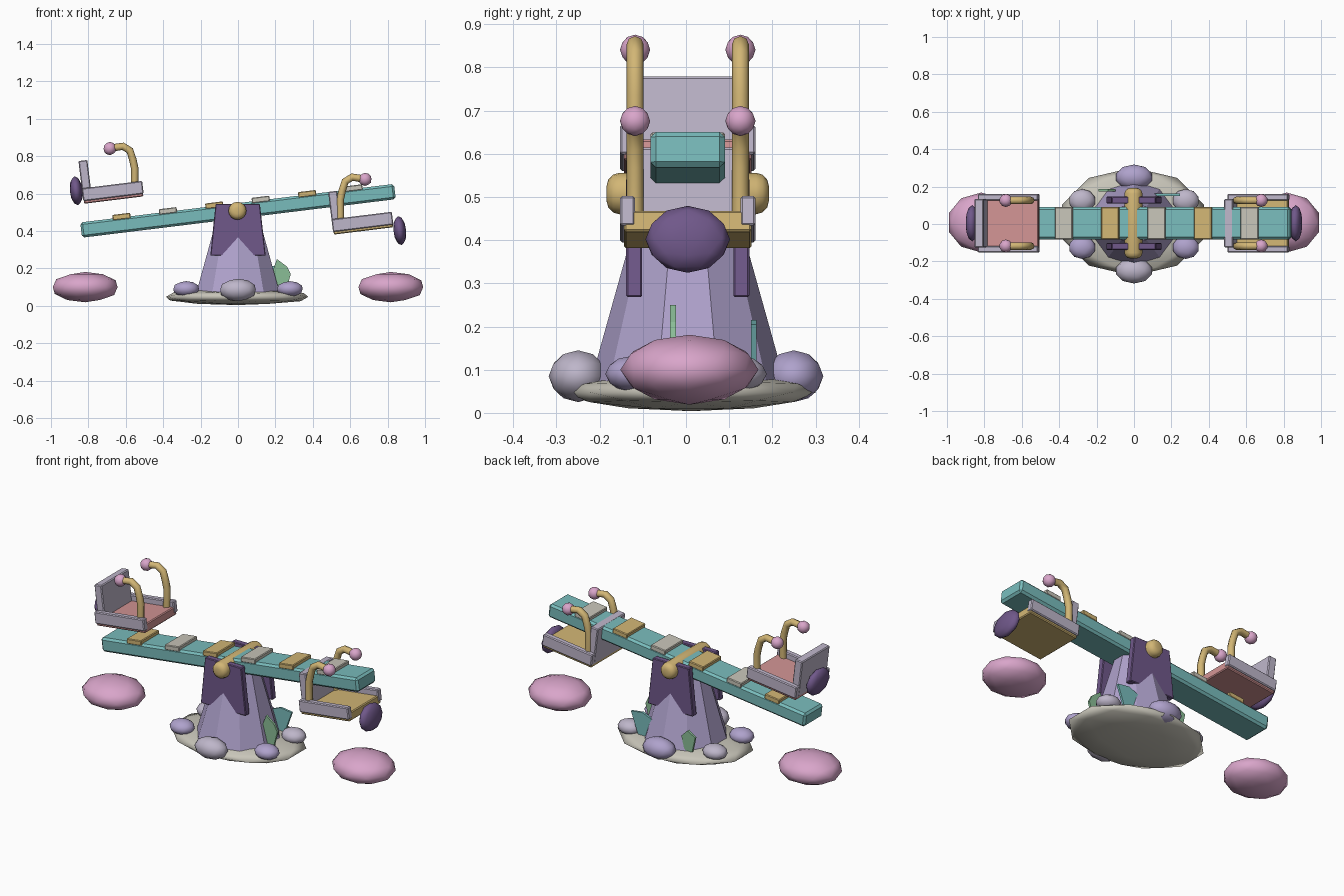
import bpy, bmesh, math
from mathutils import Matrix, Vector

if "Cube" in bpy.data.objects:
    bpy.data.objects.remove(bpy.data.objects["Cube"], do_unlink=True)

TILT = math.radians(7)
MID = 0.004


def material(name, hexcode):
    def lin(c):
        c /= 255
        return c / 12.92 if c < 0.04 else ((c + 0.055) / 1.055) ** 2.4
    rgba = [lin(c) for c in bytes.fromhex(hexcode)] + [1]
    m = bpy.data.materials.new(name)
    m.use_nodes = True
    m.diffuse_color = rgba
    m.node_tree.nodes["Principled BSDF"].inputs["Base Color"].default_value = rgba
    return m


teal = material("teal", "79BCBC")
plum = material("plum", "70588A")
lavender = material("lavender", "AFA2CC")
lilac_grey = material("lilac_grey", "BEB6CA")
stone = material("stone", "C8C5B9")
tan = material("tan", "D2B675")
pink = material("pink", "D9A5CA")
rose = material("rose", "D29494")
green = material("green", "8ABD96")


def finish(name, bm, mat, smooth=False):
    bmesh.ops.recalc_face_normals(bm, faces=bm.faces)
    mesh = bpy.data.meshes.new(name)
    bm.to_mesh(mesh)
    bm.free()
    mesh.materials.append(mat)
    ob = bpy.data.objects.new(name, mesh)
    bpy.context.collection.objects.link(ob)
    for p in mesh.polygons:
        p.use_smooth = smooth
    return ob


def bevel(ob, width, segments=1):
    b = ob.modifiers.new("bevel", "BEVEL")
    b.width, b.segments = width, segments
    return ob


def tilted(x, z):
    """Frame tilted like the plank, with its origin at (x, z)."""
    return Matrix.Translation((x, MID, z)) @ Matrix.Rotation(-TILT, 4, "Y")


def box(name, lo, hi, mat, frame, soft=0.005):
    lo, hi = Vector(lo), Vector(hi)
    bm = bmesh.new()
    bmesh.ops.create_cube(bm, size=1)
    bmesh.ops.scale(bm, vec=hi - lo, verts=bm.verts)
    bmesh.ops.translate(bm, vec=(lo + hi) / 2, verts=bm.verts)
    ob = finish(name, bm, mat)
    ob.matrix_world = frame
    return bevel(ob, soft)


def blob(name, center, radii, mat, turn=0):
    bm = bmesh.new()
    bmesh.ops.create_icosphere(bm, subdivisions=2, radius=1)
    bmesh.ops.scale(bm, vec=radii, verts=bm.verts)
    ob = finish(name, bm, mat, True)
    ob.location = center
    ob.rotation_euler.y = turn
    return ob


def plate(name, outline, y, depth, mat):
    """Outline in x and z, extruded along y."""
    bm = bmesh.new()
    face = bm.faces.new([bm.verts.new((x, y - depth / 2, z)) for x, z in outline])
    new = bmesh.ops.extrude_face_region(bm, geom=[face])["geom"]
    bmesh.ops.translate(bm, vec=(0, depth, 0),
                        verts=[v for v in new if isinstance(v, bmesh.types.BMVert)])
    return finish(name, bm, mat)


# Ground disc and ring of boulders
blob("ground_disc", (-0.005, 0.012, 0.048), (0.4, 0.29, 0.044), stone)
for i in range(6):
    a = math.radians(60 * i - 90)
    big = i % 3 == 0
    radii = (0.1, 0.068, 0.06) if big else (0.072, 0.062, 0.042)
    blob("boulder", (0.32 * math.cos(a), 0.25 * math.sin(a), 0.085 if big else 0.09),
         radii, lavender if i % 2 else lilac_grey)

# Tapered pedestal
bm = bmesh.new()
bmesh.ops.create_cone(bm, cap_ends=True, segments=10, radius1=0.231, radius2=0.108, depth=0.44)
pedestal = finish("pedestal", bm, lavender)
pedestal.location = (0, MID, 0.27)
pedestal.scale.x = 1.04

# Bracket plates that hold the axle
for s in (-1, 1):
    bevel(plate("bracket", [(-0.12, 0.545), (0.117, 0.545), (0.148, 0.268), (-0.148, 0.268)],
                MID + s * 0.124, 0.037, plum), 0.004)

# Axle with rounded ends
bm = bmesh.new()
bmesh.ops.create_cone(bm, cap_ends=True, segments=16, radius1=0.048, radius2=0.048, depth=0.376)
axle = finish("axle", bm, tan, True)
axle.location = (-0.003, MID, 0.508)
axle.rotation_euler.x = math.pi / 2
bevel(axle, 0.03, 3).modifiers[0].limit_method = "ANGLE"

# Plank and its cross slats
beam = tilted(0, 0.508)
box("plank", (-0.845, -0.086, -0.041), (0.845, 0.086, 0.041), teal, beam, 0.012)
for i in range(6):
    x = -0.622 + 0.25 * i
    box("slat", (x - 0.048, -0.086, 0.03), (x + 0.048, 0.086, 0.06),
        stone if i % 2 else tan, beam, 0.004)


def handle(side, cx, cz, y):
    curve = bpy.data.curves.new("handle", "CURVE")
    curve.dimensions = "3D"
    curve.bevel_depth = 0.02
    curve.bevel_resolution = 2
    path = [(0.117, 0), (0.118, 0.14), (0.108, 0.185), (0.092, 0.235),
            (0.055, 0.258), (-0.015, 0.247)]
    line = curve.splines.new("POLY")
    line.points.add(len(path) - 1)
    for p, (x, z) in zip(line.points, path):
        p.co = (cx + side * x, y, cz + z, 1)
    curve.materials.append(tan)
    ob = bpy.data.objects.new("handle", curve)
    bpy.context.collection.objects.link(ob)
    blob("handle_knob", (cx - side * 0.015, y, cz + 0.246), (0.035,) * 3, pink)


# Two seats with side rails, backrest, bumper and handles
for side, cx, cz, colour in ((1, -0.67, 0.595, rose), (-1, 0.665, 0.43, tan)):
    frame = tilted(cx, cz)
    box("seat_base", (-0.157, -0.148, -0.03), (0.162, 0.148, 0.019), colour, frame)
    box("seat_back", (-0.16, -0.13, -0.015), (-0.112, 0.13, 0.2), lilac_grey, frame)
    for s in (-1, 1):
        inner, outer = sorted((s * 0.122, s * 0.157))
        box("seat_rail", (-0.16, inner, -0.016), (0.165, outer, 0.053), lilac_grey, frame)
        handle(side, cx, cz, MID + s * 0.122)
    bumper_z = 0.615 if side > 0 else 0.402
    blob("bumper", (-0.865 * side, MID, bumper_z), (0.035, 0.098, 0.078), plum, -TILT)
    # Landing cushion on the ground below
    blob("cushion", (-0.817 * side, 0.008, 0.1), (0.182, 0.16, 0.081), pink)

# Thin shards standing around the pedestal
plate("leaf_shard", [(0.19, 0.07), (0.255, 0.07), (0.282, 0.17), (0.262, 0.21), (0.208, 0.25),
                     (0.19, 0.2)], -0.03, 0.013, green)
plate("leaf_shard", [(-0.17, 0.08), (-0.12, 0.08), (-0.1, 0.16), (-0.14, 0.2), (-0.19, 0.17)],
      0.18, 0.013, green)
plate("teal_shard", [(0.15, 0.08), (0.2, 0.08), (0.245, 0.205), (0.17, 0.215), (0.11, 0.19)],
      0.157, 0.013, teal)
